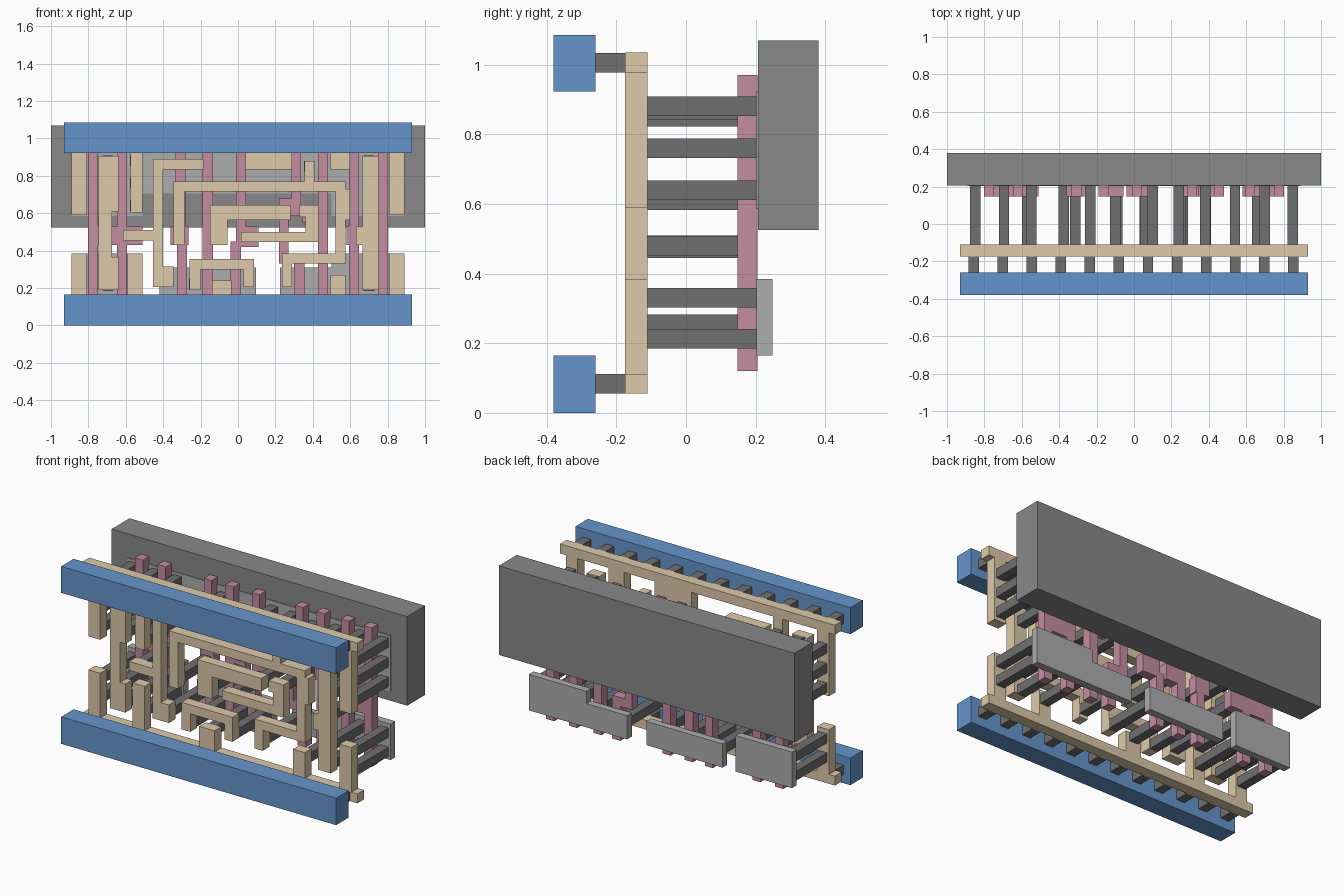
import bpy, bmesh


def material(name, col):
    m = bpy.data.materials.new(name)
    m.diffuse_color = (*col, 1)
    return m


BLUE = material("blue", (0.13, 0.30, 0.60))
TAN = material("tan", (0.72, 0.59, 0.40))
PINK = material("pink", (0.55, 0.27, 0.35))
DARK = material("dark_grey", (0.16, 0.16, 0.16))
MID = material("mid_grey", (0.25, 0.25, 0.25))
LIGHT = material("light_grey", (0.42, 0.42, 0.42))


def layer(name, rects, y0, y1, mat):
    """Union of x/z rectangles (x0, x1, z0, z1), extruded from y0 to y1."""
    xs = sorted({v for r in rects for v in r[:2]})
    zs = sorted({v for r in rects for v in r[2:]})
    bm = bmesh.new()
    verts = {}

    def vert(x, z):
        if (x, z) not in verts:
            verts[x, z] = bm.verts.new((x, y0, z))
        return verts[x, z]

    for a, b in zip(xs, xs[1:]):
        for c, d in zip(zs, zs[1:]):
            mx, mz = (a + b) / 2, (c + d) / 2
            if any(r[0] < mx < r[1] and r[2] < mz < r[3] for r in rects):
                bm.faces.new([vert(a, c), vert(b, c), vert(b, d), vert(a, d)])
    ext = bmesh.ops.extrude_face_region(bm, geom=bm.faces[:], use_keep_orig=True)
    for v in ext["geom"]:
        if isinstance(v, bmesh.types.BMVert):
            v.co.y = y1
    bmesh.ops.recalc_face_normals(bm, faces=bm.faces)
    bmesh.ops.dissolve_limit(bm, angle_limit=0.01, verts=bm.verts, edges=bm.edges)
    me = bpy.data.meshes.new(name)
    bm.to_mesh(me)
    bm.free()
    me.materials.append(mat)
    ob = bpy.data.objects.new(name, me)
    bpy.context.collection.objects.link(ob)


def squares(points, h=0.028):
    return [(x - h, x + h, z - h, z + h) for x, z in points]


# Thick back slab
layer("back_slab", [(-1, 1, 0.525, 1.07)], 0.207, 0.38, MID)

# Light plates: three low islands, and one shallow band on the slab
layer("lower_plates", [(-0.89, -0.51, 0.165, 0.385), (-0.42, 0.095, 0.165, 0.31),
                       (0.225, 0.5, 0.165, 0.31), (0.5, 0.89, 0.165, 0.385)],
      0.202, 0.248, LIGHT)
layer("upper_plate", [(-0.89, -0.51, 0.585, 0.925), (-0.51, 0.5, 0.705, 0.925),
                      (0.5, 0.89, 0.585, 0.925)], 0.202, 0.248, LIGHT)

# Pink vertical bars with contact pads
bars = [(x - 0.027, x + 0.027, 0.12, 0.97)
        for x in (-0.775, -0.62, 0.455, 0.62, 0.775)]
bars += [
    (-0.335, -0.282, 0.45, 0.97), (-0.325, -0.272, 0.12, 0.5),
    (-0.19, -0.135, 0.12, 0.97), (-0.01, 0.043, 0.42, 0.97),
    (-0.04, 0.015, 0.12, 0.45), (0.285, 0.337, 0.64, 0.97),
    (0.22, 0.27, 0.33, 0.68), (0.22, 0.355, 0.33, 0.385),
    (0.30, 0.355, 0.12, 0.385),
]
pads = [
    (-0.80, -0.62, 0.43, 0.53), (-0.67, -0.51, 0.43, 0.53), (-0.36, -0.265, 0.43, 0.53),
    (-0.19, -0.055, 0.43, 0.53), (0.01, 0.11, 0.42, 0.53),
    (0.22, 0.33, 0.585, 0.68), (0.345, 0.48, 0.55, 0.64),
    (0.58, 0.80, 0.43, 0.53),
]
layer("pink_bars", bars + pads, 0.148, 0.206, PINK)

# Tan conductors: rails with teeth, then the routed tracks
layer("tan_upper_rail", [
    (-0.93, 0.93, 0.977, 1.035), (-0.89, -0.81, 0.59, 1.0), (-0.575, -0.51, 0.605, 1.0),
    (0.04, 0.29, 0.835, 1.0), (0.495, 0.6, 0.835, 1.0), (0.81, 0.89, 0.59, 1.0),
], -0.175, -0.11, TAN)
layer("tan_lower_rail", [
    (-0.93, 0.93, 0.055, 0.112), (-0.89, -0.81, 0.1, 0.385), (-0.59, -0.51, 0.1, 0.385),
    (-0.14, -0.035, 0.1, 0.24), (0.495, 0.575, 0.1, 0.27), (0.81, 0.89, 0.1, 0.385),
], -0.175, -0.11, TAN)
tracks = {
    "left_column": [(-0.745, -0.675, 0.19, 0.905), (-0.745, -0.64, 0.61, 0.905),
                    (-0.745, -0.64, 0.19, 0.365)],
    "hooked": [(-0.455, -0.40, 0.205, 0.89), (-0.455, -0.185, 0.835, 0.89),
               (-0.615, -0.40, 0.455, 0.51), (-0.455, -0.345, 0.205, 0.315)],
    "long_loop": [(-0.345, 0.575, 0.715, 0.77), (-0.345, -0.285, 0.43, 0.77),
                  (0.52, 0.575, 0.33, 0.77), (0.235, 0.575, 0.33, 0.385),
                  (0.355, 0.41, 0.715, 0.88), (0.235, 0.29, 0.205, 0.385),
                  (0.52, 0.6, 0.565, 0.73)],
    "middle_bend": [(-0.15, 0.28, 0.565, 0.645), (-0.15, -0.055, 0.43, 0.645)],
    "right_bend": [(0.015, 0.43, 0.445, 0.5), (0.36, 0.43, 0.445, 0.645),
                   (0.33, 0.43, 0.58, 0.645)],
    "bridge": [(-0.26, 0.085, 0.30, 0.355), (-0.26, -0.20, 0.19, 0.355),
               (0.03, 0.085, 0.205, 0.355)],
    "right_column": [(0.665, 0.75, 0.19, 0.905), (0.63, 0.7, 0.43, 0.53)],
}
for name, rects in tracks.items():
    layer("tan_track_" + name, rects, -0.175, -0.11, TAN)

# Dark pins from the tan layer to the plates
pins = [(x, z) for x in (-0.85, -0.695, -0.55, 0.70, 0.85)
        for z in (0.213, 0.33, 0.64, 0.76, 0.88)]
pins += [(-0.375, 0.255), (-0.235, 0.22), (-0.09, 0.213), (0.057, 0.235),
         (0.262, 0.255), (0.54, 0.213), (-0.235, 0.862), (0.1, 0.87),
         (0.24, 0.87), (0.382, 0.85), (0.54, 0.87)]
layer("plate_pins", squares(pins), -0.11, 0.202, DARK)

# Dark pins from the tan layer to the pink pads
layer("pad_pins", squares([(-0.57, 0.482), (-0.315, 0.475), (-0.1, 0.475), (0.06, 0.473),
                           (0.25, 0.61), (0.385, 0.61), (0.66, 0.48)]),
      -0.11, 0.148, DARK)

# Blue front rails, each held by a row of twelve dark pins
for name, z0, z1, zp in (("lower", 0, 0.165, 0.083), ("upper", 0.923, 1.085, 1.005)):
    layer(name + "_blue_rail", [(-0.93, 0.93, z0, z1)], -0.38, -0.26, BLUE)
    layer(name + "_rail_pins", squares([(-0.857 + 0.1553 * i, zp) for i in range(12)]),
          -0.26, -0.175, DARK)
